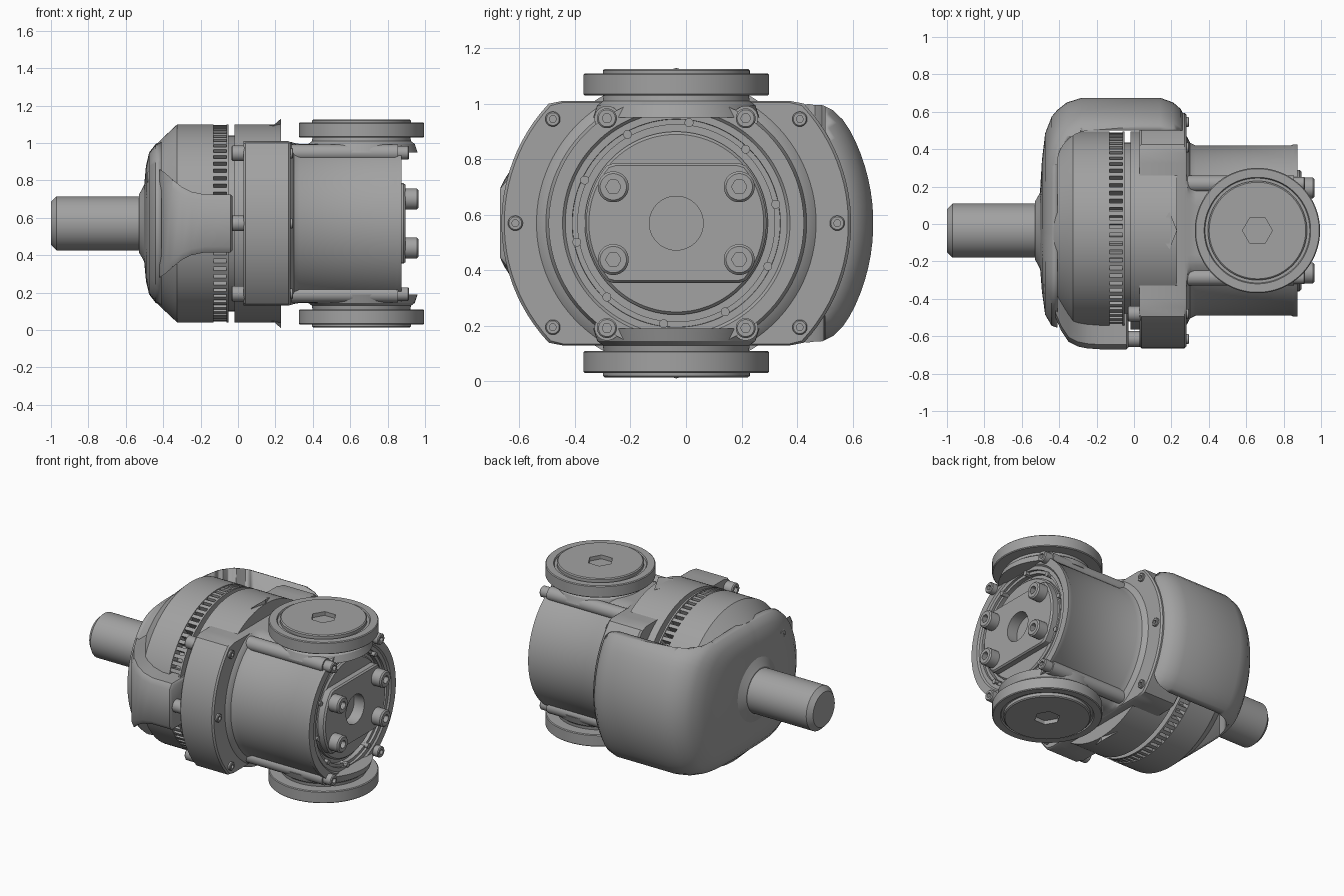
import bpy, bmesh
from math import cos, sin, pi, tau
from mathutils import Vector

if "Cube" in bpy.data.objects:
    bpy.data.objects.remove(bpy.data.objects["Cube"])

CY, CZ = -0.035, 0.57          # main axis of the machine
PORT_X = 0.66

steel = bpy.data.materials.new("plain steel grey")
steel.use_nodes = True
GREY = (0.36, 0.36, 0.36, 1)
steel.diffuse_color = GREY
steel.node_tree.nodes["Principled BSDF"].inputs["Base Color"].default_value = GREY


def loft(name, rings, angle=30):
    """Skin a list of rings of equal length and close both ends."""
    bm = bmesh.new()
    rows = [[bm.verts.new(p) for p in ring] for ring in rings]
    n = len(rows[0])
    for a, b in zip(rows, rows[1:]):
        for i in range(n):
            j = (i + 1) % n
            bm.faces.new((a[i], a[j], b[j], b[i]))
    bm.faces.new(rows[0])
    bm.faces.new(rows[-1])
    bmesh.ops.recalc_face_normals(bm, faces=bm.faces)
    mesh = bpy.data.meshes.new(name)
    bm.to_mesh(mesh)
    bm.free()
    mesh.materials.append(steel)
    ob = bpy.data.objects.new(name, mesh)
    bpy.context.collection.objects.link(ob)
    bpy.ops.object.select_all(action="DESELECT")
    ob.select_set(True)
    bpy.context.view_layer.objects.active = ob
    bpy.ops.object.shade_smooth_by_angle(angle=angle * pi / 180)
    return ob


# Radius rules: each gives a radius for an angle
def circle(r):
    return lambda t: r


def hexagon(r):
    return lambda t: r * cos(pi / 6) / cos(t % (pi / 3) - pi / 6)


def clipped(r, h):
    return lambda t: min(r, h / max(abs(sin(t)), 1e-6))


def winged(drum, r, h):
    return lambda t: max(drum, clipped(r, h)(t))


def soft(right, left, h, p=14):
    def rule(t):
        r = right if cos(t) > 0 else left
        return (r ** -p + (abs(sin(t)) / h) ** p) ** (-1 / p)
    return rule


def turned(name, steps, centre=(CY, CZ), axis="x", n=96, angle=30):
    """Loft rings of (position, radius or rule) along x or z."""
    rings = []
    for pos, rule in steps:
        if not callable(rule):
            rule = circle(rule)
        ring = []
        for i in range(n):
            t = tau * (i + 0.5) / n
            u, v = centre[0] + rule(t) * cos(t), centre[1] + rule(t) * sin(t)
            ring.append((pos, u, v) if axis == "x" else (u, v, pos))
        rings.append(ring)
    return loft(name, rings, angle)


def bolt(name, y, z, base, tip, r):
    d = 1 if tip > base else -1
    turned(name, [(base, r), (tip - d * r * 0.15, r), (tip, r * 0.85),
                  (tip, hexagon(r * 0.5)), (tip - d * r * 0.6, hexagon(r * 0.5))],
           (CY + y, CZ + z), n=24)


# Drive shaft and collar
turned("drive_shaft", [(-1, 0.115), (-0.97, 0.145), (-0.4, 0.145)])
turned("shaft_collar", [(-0.53, 0.155), (-0.515, 0.18), (-0.49, 0.23), (-0.45, 0.24)])

# Smooth wraparound cover: domed end and a side that reaches back
dome = [(-0.503, 0.2, 0.19, 0.2), (-0.492, 0.38, 0.33, 0.31), (-0.475, 0.52, 0.45, 0.38),
        (-0.44, 0.61, 0.51, 0.425), (-0.41, 0.645, 0.52, 0.44), (-0.36, 0.685, 0.53, 0.448),
        (-0.28, 0.71, 0.53, 0.45), (0.14, 0.71, 0.53, 0.45), (0.21, 0.685, 0.53, 0.445),
        (0.25, 0.65, 0.53, 0.44), (0.27, 0.61, 0.53, 0.43)]
cover = turned("wraparound_cover", [(x, soft(a, b, h)) for x, a, b, h in dome], angle=40)

# Cut away the cover where the drum shows, with one rounded corner
outline = [(-0.41, -1), (1, -1), (1, 0.5)]
outline += [(-0.23 + 0.18 * cos(a), 0.32 + 0.18 * sin(a))
            for a in (pi / 2 + pi / 20 * k for k in range(11))]
cutter = loft("cover_cutter", [[(x, y, z) for x, y in outline] for z in (-0.5, 1.6)])
cutter.hide_render = True
mod = cover.modifiers.new("cut", "BOOLEAN")
mod.object, mod.operation, mod.solver = cutter, "DIFFERENCE", "EXACT"
bpy.context.view_layer.objects.active = cover
bpy.ops.object.modifier_apply(modifier="cut")
bpy.data.objects.remove(cutter)

# Round screw on the cover's domed end
bolt("cover_screw", -0.3, 0.24, -0.44, -0.485, 0.04)

# Drum housing with a slotted vent ring at its rear
turned("drum_housing", [(-0.43, 0.43), (-0.405, 0.455), (-0.325, 0.53), (-0.13, 0.53), (-0.13, 0.4)])
turned("vent_core", [(-0.14, 0.47), (0.0, 0.47)])
turned("vent_rear_ring", [(-0.062, 0.46), (-0.062, 0.53), (-0.05, 0.53), (-0.05, 0.46)])
VENTS = 72
for i in range(VENTS):
    t = tau * i / VENTS
    radial, side = Vector((0, cos(t), sin(t))), Vector((0, -sin(t), cos(t))) * 0.012
    mid = Vector((0, CY, CZ))
    loft("vent_rib", [[mid + radial * r + side * s + Vector((x, 0, 0))
                       for r, s in ((0.46, -1), (0.525, -1), (0.525, 1), (0.46, 1))]
                      for x in (-0.14, -0.055)])

# Side tab of the housing
tab = [(-0.42, -0.5, 0.29), (-0.39, -0.57, 0.27), (-0.35, -0.63, 0.235), (-0.3, -0.655, 0.195),
       (-0.25, -0.665, 0.17), (-0.18, -0.67, 0.155), (-0.04, -0.67, 0.155), (-0.03, -0.66, 0.145)]
loft("housing_side_tab", [[(x, y + 0.025 if k else y, CZ + s * w) if k < 2 else (x, -0.3, CZ + s * w)
                           for k, s in ((2, -1), (1, -1), (0, -0.8), (0, 0.8), (1, 1), (2, 1))]
                          for x, y, w in tab], 40)

# Mounting flange: round drum plus wide flat-topped wings
turned("flange_drum", [(-0.02, 0.53), (0.23, 0.53), (0.23, 0.45)])
turned("flange_wings", [(0.03, clipped(0.62, 0.44)), (0.04, clipped(0.63, 0.44)),
                        (0.27, clipped(0.63, 0.44)), (0.28, clipped(0.62, 0.435))])
for s in (-1, 1):
    wedge = [(0.19, -0.1), (0.23, 0), (0.19, 0.1), (0.12, 0)]
    loft("flange_peak", [[(x, CY + y, CZ + s * 0.48) for x, y in wedge],
                         [(x, CY + y, CZ + s * (0.56 if x > 0.2 else 0.525)) for x, y in wedge]])
for y, z in [(sy * a, sz * b) for a, b in ((0.445, 0.375), (0.58, 0)) for sy in (-1, 1)
             for sz in ((-1, 1) if b else (1,))]:
    bolt("flange_rear_bolt", y, z, 0.27, 0.295, 0.027)
    if y < 0:
        bolt("flange_front_bolt", y, z, 0.05, -0.035, 0.042)

# Pump body: filleted root, flattened top and bottom, open recessed end
body = clipped(0.455, 0.425)
turned("pump_body", [(0.26, clipped(0.52, 0.44)), (0.285, clipped(0.5, 0.435)),
                     (0.3, clipped(0.47, 0.43)), (0.33, body), (0.84, body),
                     (0.85, clipped(0.46, 0.425)), (0.875, clipped(0.46, 0.425)),
                     (0.875, 0.41), (0.865, 0.4), (0.865, 0.375), (0.78, 0.37)])
for sy in (-1, 1):
    for sz in (-1, 1):
        turned("body_corner_ridge", [(0.27, 0.045), (0.855, 0.045)],
               (CY + sy * 0.25, CZ + sz * 0.378), n=32)
        bolt("body_corner_bolt", sy * 0.25, sz * 0.378, 0.84, 0.915, 0.036)
        bolt("end_plate_bolt", sy * 0.227, sz * 0.131, 0.88, 0.965, 0.056)

# Retaining ring with small lugs, end disc and end plate with its bore
turned("retaining_ring", [(0.82, 0.378), (0.85, 0.378), (0.85, 0.355), (0.82, 0.355)])
for i in range(10):
    t = tau * (i + 0.3) / 10
    turned("ring_lug", [(0.82, 0.016), (0.875, 0.016)],
           (CY + 0.365 * cos(t), CZ + 0.365 * sin(t)), n=12)
turned("end_disc", [(0.77, 0.33), (0.84, 0.33), (0.85, 0.32), (0.85, 0.097), (0.78, 0.097)])
turned("end_plate", [(0.8, clipped(0.325, 0.215)), (0.885, clipped(0.325, 0.215)),
                     (0.895, clipped(0.315, 0.207)), (0.895, 0.097), (0.8, 0.097)])

# Ports above and below: flared neck, flange, and plug with a hex recess
for s, label in ((1, "upper"), (-1, "lower")):
    def port(part, steps):
        turned(label + "_" + part, [(CZ + s * z, r) for z, r in steps], (PORT_X, CY), "z")
    port("port_neck", [(0.38, 0.3), (0.425, 0.285), (0.44, 0.265), (0.47, 0.26)])
    port("port_flange", [(0.46, 0.25), (0.46, 0.33), (0.465, 0.335), (0.535, 0.335),
                         (0.54, 0.33), (0.54, 0.285), (0.53, 0.28), (0.53, 0.2)])
    port("port_plug", [(0.5, 0.265), (0.55, 0.265), (0.556, 0.258),
                       (0.556, hexagon(0.08)), (0.515, hexagon(0.08))])
